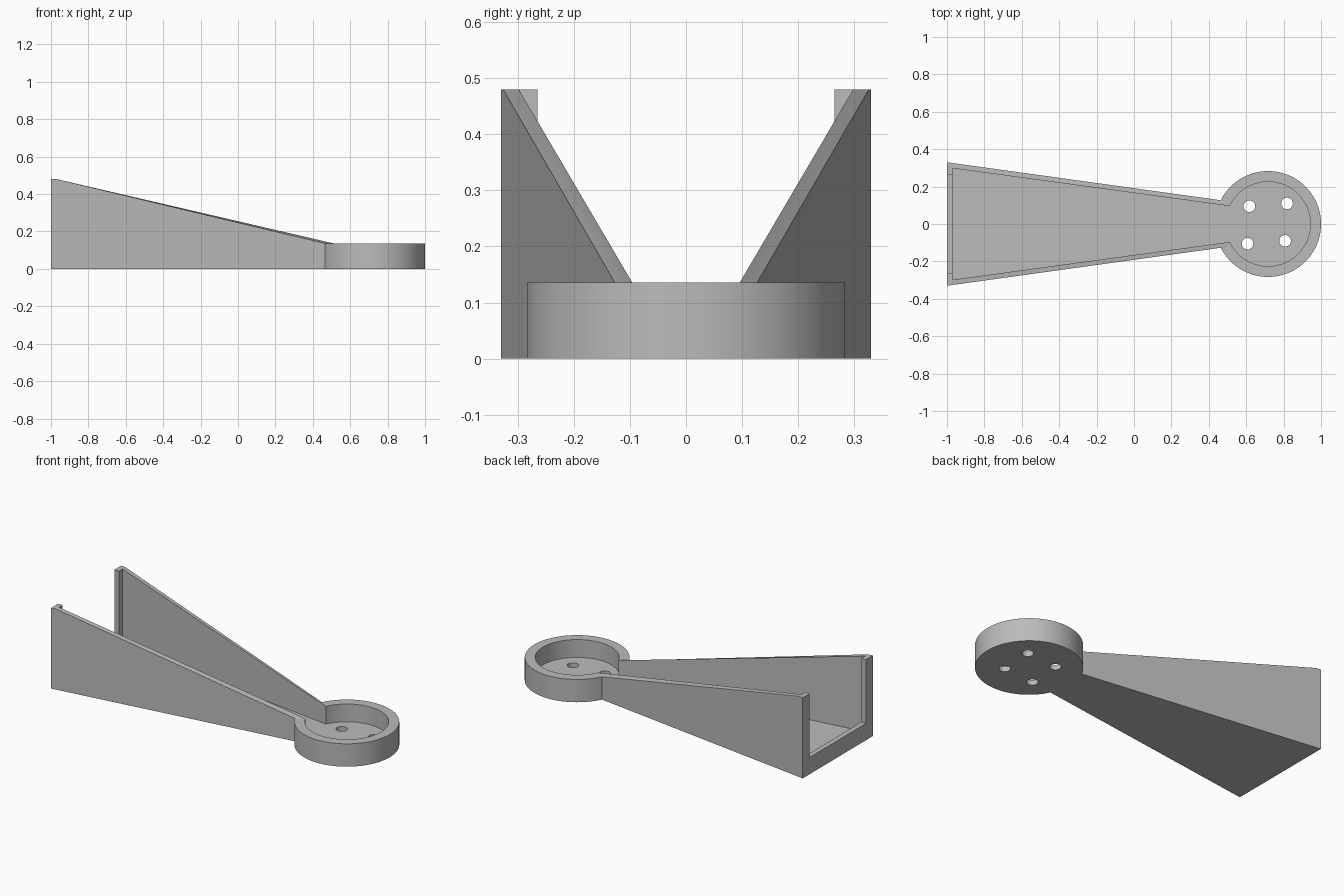
import bpy
import bmesh
from math import asin, cos, pi, sin
from mathutils import Matrix, Vector

cube = bpy.data.objects.get("Cube")
if cube:
    bpy.data.objects.remove(cube, do_unlink=True)

HUB_X = 0.717
RIM_Z, END_Z, FLOOR_Z = 0.136, 0.48, 0.03
JOINT_X, LIP_X = 0.463, -0.97
ARC_STEPS = 72

grey = bpy.data.materials.new("plain grey")
grey.use_nodes = True
colour = (0.5, 0.5, 0.5, 1)
grey.diffuse_color = colour
grey.node_tree.nodes["Principled BSDF"].inputs["Base Color"].default_value = colour


def make_object(name, bm):
    bmesh.ops.recalc_face_normals(bm, faces=bm.faces)
    mesh = bpy.data.meshes.new(name)
    bm.to_mesh(mesh)
    bm.free()
    mesh.materials.append(grey)
    obj = bpy.data.objects.new(name, mesh)
    bpy.context.collection.objects.link(obj)
    return obj


def outline(corners, radius, joint_y):
    """Half of the tapered arm, the round hub, then the mirrored half."""
    start = pi - asin(joint_y / radius)
    arc = []
    for i in range(ARC_STEPS + 1):
        a = start * (1 - 2 * i / ARC_STEPS)
        arc.append((HUB_X + radius * cos(a), radius * sin(a)))
    return corners + arc + [(x, -y) for x, y in reversed(corners)]


def top_z(x):
    t = min(max((JOINT_X - x) / (JOINT_X - LIP_X), 0), 1)
    return RIM_Z + t * (END_Z - RIM_Z)


# Tray: tapered channel flowing into a round cup
outer = outline([(-1, 0.33), (LIP_X, 0.326)], 0.283, 0.127)
inner = outline([(LIP_X, 0.265), (LIP_X, 0.298)], 0.226, 0.096)
bm = bmesh.new()
loops = [
    [bm.verts.new((x, y, 0)) for x, y in outer],
    [bm.verts.new((x, y, top_z(x))) for x, y in outer],
    [bm.verts.new((x, y, top_z(x))) for x, y in inner],
    [bm.verts.new((x, y, FLOOR_Z)) for x, y in inner],
]
for low, high in zip(loops, loops[1:]):
    for i in range(len(low)):
        j = (i + 1) % len(low)
        bm.faces.new((low[i], low[j], high[j], high[i]))
bm.faces.new(loops[0])
bm.faces.new(loops[-1])
tray = make_object("channel_tray", bm)

# Cutter for the open end, leaving side lips and a low sill
bm = bmesh.new()
bmesh.ops.create_cube(bm, size=1, matrix=Matrix.LocRotScale(
    Vector((-1, 0, 0.4)), None, Vector((0.2, 0.53, 0.6))))
cutters = [make_object("end_opening_cutter", bm)]

# Cutters for the screw holes in the cup floor
for x, y in [(0.617, 0.095), (0.818, 0.11), (0.607, -0.105), (0.808, -0.09)]:
    bm = bmesh.new()
    bmesh.ops.create_cone(bm, cap_ends=True, segments=32, radius1=0.031,
                          radius2=0.031, depth=0.2,
                          matrix=Matrix.Translation((x, y, 0)))
    cutters.append(make_object("screw_hole_cutter", bm))

# Cut, then shade smooth with crisp edges
bpy.ops.object.select_all(action="DESELECT")
tray.select_set(True)
bpy.context.view_layer.objects.active = tray
for cutter in cutters:
    cutter.hide_render = True
    mod = tray.modifiers.new("cut", "BOOLEAN")
    mod.operation = "DIFFERENCE"
    mod.solver = "EXACT"
    mod.object = cutter
    bpy.ops.object.modifier_apply(modifier=mod.name)
    bpy.data.objects.remove(cutter, do_unlink=True)
bpy.ops.object.shade_smooth_by_angle(angle=pi / 6)
